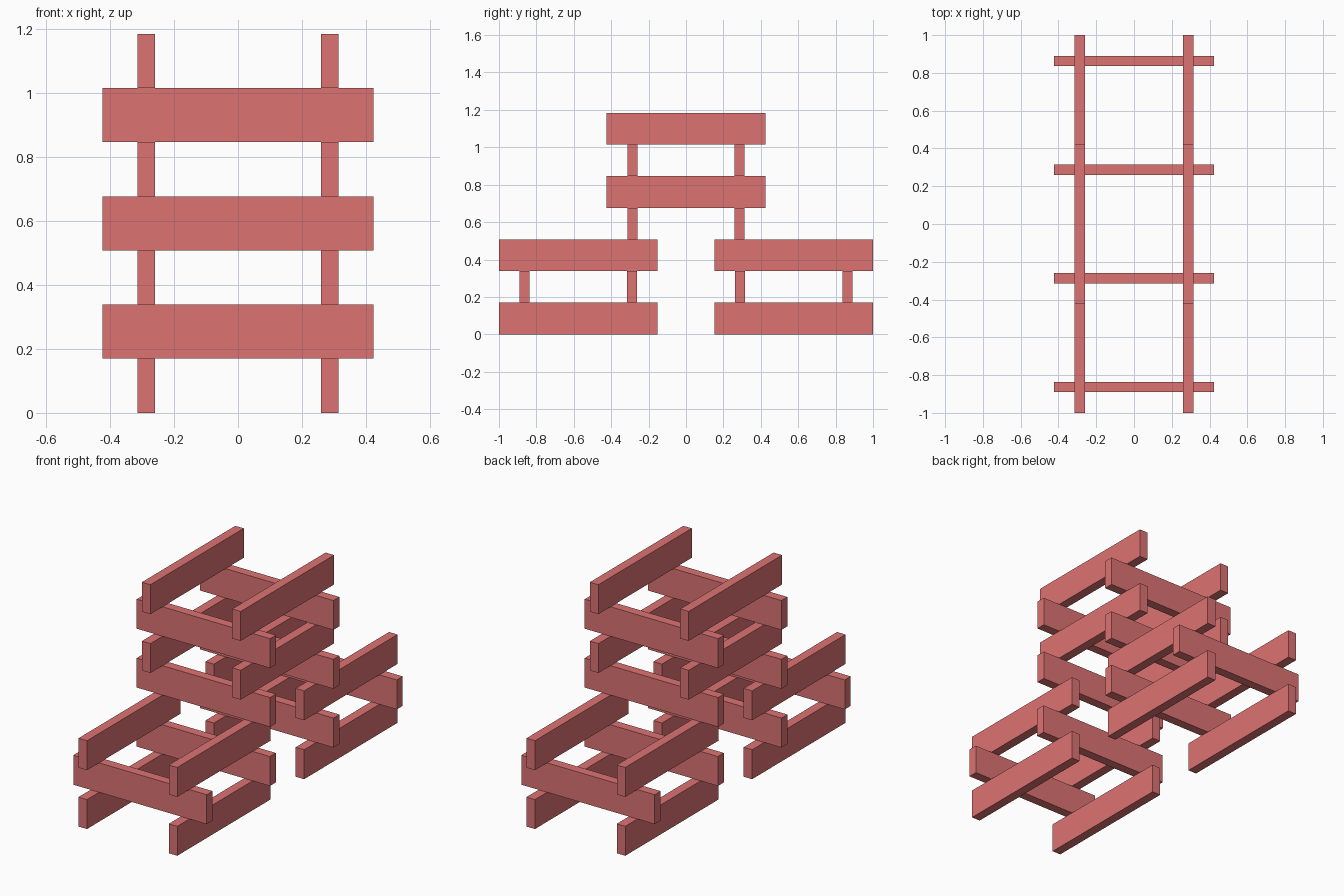
import bpy

if "Cube" in bpy.data.objects:
    bpy.data.objects.remove(bpy.data.objects["Cube"])

LENGTH, THICK, HEIGHT = 0.848, 0.054, 1.184 / 7
OFFSET = 0.287          # plank distance from the centre of its stack
STACK_Y = 0.576         # centre of each lower stack

red = bpy.data.materials.new("red_paint")
red.diffuse_color = (0.72, 0.17, 0.17, 1)
red.use_nodes = True
red.node_tree.nodes["Principled BSDF"].inputs["Base Color"].default_value = red.diffuse_color


def plank(name, size, location):
    bpy.ops.mesh.primitive_cube_add(size=1, location=location)
    obj = bpy.context.object
    obj.name = name
    obj.scale = size
    bpy.ops.object.transform_apply(location=False, rotation=False, scale=True)
    obj.data.materials.append(red)


def layer(name, level, centre_y, lengthwise):
    """A pair of parallel planks on edge, along y if lengthwise, else along x."""
    z = (level + 0.5) * HEIGHT
    for side in (-1, 1):
        if lengthwise:
            plank(name + "_long_plank", (THICK, LENGTH, HEIGHT),
                  (side * OFFSET, centre_y, z))
        else:
            plank(name + "_cross_plank", (LENGTH, THICK, HEIGHT),
                  (0, centre_y + side * OFFSET, z))


# Two lower stacks, three layers each
for name, y in (("front_stack", -STACK_Y), ("back_stack", STACK_Y)):
    for level in range(3):
        layer(name, level, y, level % 2 == 0)

# Upper stack bridging the two, four layers
for level in range(3, 7):
    layer("upper_stack", level, 0, level % 2 == 0)
